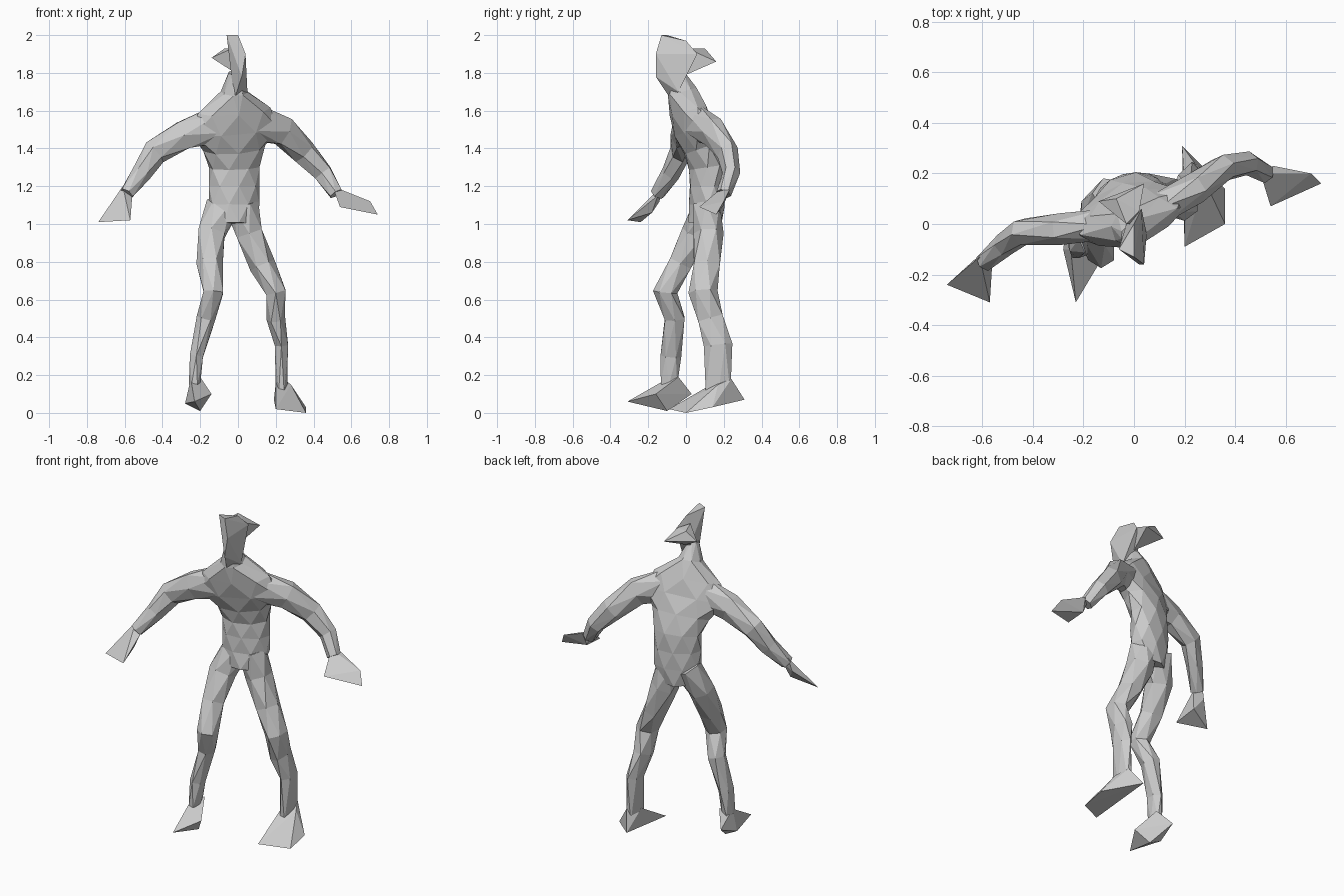
import bpy, bmesh, math
from mathutils import Vector

default_cube = bpy.data.objects.get("Cube")
if default_cube:
    bpy.data.objects.remove(default_cube, do_unlink=True)

grey = bpy.data.materials.new("plain grey")
grey.use_nodes = True
colour = (0.6, 0.6, 0.6, 1)
grey.diffuse_color = colour
grey.node_tree.nodes["Principled BSDF"].inputs["Base Color"].default_value = colour


def finish(name, bm):
    """Turn the bmesh into a flat shaded grey object."""
    bmesh.ops.recalc_face_normals(bm, faces=bm.faces[:])
    mesh = bpy.data.meshes.new(name)
    bm.to_mesh(mesh)
    bm.free()
    mesh.materials.append(grey)
    bpy.context.collection.objects.link(bpy.data.objects.new(name, mesh))


def tube(name, path, widths, depths, across, sides):
    """Faceted tube along a path; widths lie along the across direction."""
    bm = bmesh.new()
    centres = [Vector(point) for point in path]
    last = len(centres) - 1
    rings = []
    for i, centre in enumerate(centres):
        tangent = (centres[min(i + 1, last)] - centres[max(i - 1, 0)]).normalized()
        u = Vector(across)
        u = (u - tangent * u.dot(tangent)).normalized()
        v = tangent.cross(u)
        ring = []
        for k in range(sides):
            # Every second ring is turned by half a side
            angle = math.tau * (k + (i % 2) / 2) / sides
            offset = u * math.cos(angle) * widths[i] + v * math.sin(angle) * depths[i]
            ring.append(bm.verts.new(centre + offset))
        rings.append(ring)
    for i, (lower, upper) in enumerate(zip(rings, rings[1:])):
        for k in range(sides):
            n = (k + 1) % sides
            if i % 2 == 0:
                bm.faces.new((lower[k], lower[n], upper[k]))
                bm.faces.new((lower[n], upper[n], upper[k]))
            else:
                bm.faces.new((lower[k], upper[n], upper[k]))
                bm.faces.new((lower[k], lower[n], upper[n]))
    bm.faces.new(rings[0])
    bm.faces.new(rings[-1])
    finish(name, bm)


def taper(start, end, count):
    """Evenly spaced sizes from start to end."""
    return [start + (end - start) * i / (count - 1) for i in range(count)]


def arm(name, path):
    count = len(path)
    tube(name, path, taper(.1, .04, count), taper(.07, .04, count),
         across=(0, 0, 1), sides=6)


def leg(name, path, ankle_depth):
    count = len(path)
    tube(name, path, taper(.09, .03, count), taper(.08, ankle_depth, count),
         across=(1, 0, 0), sides=6)


def wedge(name, *corners):
    """Angular solid stretched around a few corner points."""
    bm = bmesh.new()
    for corner in corners:
        bm.verts.new(corner)
    bmesh.ops.convex_hull(bm, input=bm.verts[:])
    inner = [vert for vert in bm.verts if not vert.link_faces]
    bmesh.ops.delete(bm, geom=inner, context='VERTS')
    finish(name, bm)


# Torso and neck: evenly stacked sections, turned slightly to the left
spine = [.1, .11, .11, .11, .08, .04, .01, -.02, -.05]
torso_widths = [.1, .14, .14, .14, .17, .25, .2, .07, .03]
torso_depths = [min(width + .01, .09) for width in torso_widths]
torso_path = [(-.02, y, 1 + i / 10) for i, y in enumerate(spine)]
tube("torso", torso_path, torso_widths, torso_depths, across=(1, .3, 0), sides=8)

# Head: narrow blade with a wide swept crest behind
wedge("head",
      (-.06, -.1, 2), (0, -.13, 2), (0, 0, 1.97), (.04, -.16, 1.9),
      (.02, -.16, 1.78), (.05, -.04, 1.7), (.03, .06, 1.9),
      (-.02, -.08, 1.66), (-.03, 0, 1.8))
wedge("head_crest",
      (-.14, .09, 1.88), (.04, .16, 1.86), (-.07, .1, 1.93),
      (0, 0, 1.79), (.02, .05, 1.91), (-.03, 0, 1.93))

# Arms, from the chest out to the wrist
arm("left_arm", [
    (.08, .05, 1.54), (.24, .14, 1.49), (.35, .22, 1.38),
    (.45, .24, 1.27), (.52, .2, 1.16)])
arm("right_arm", [
    (-.1, 0, 1.53), (-.29, -.02, 1.47), (-.44, -.03, 1.38),
    (-.51, -.08, 1.27), (-.59, -.15, 1.16)])

# Hands: flat mitts widening from the wrist
wedge("left_hand",
      (.5, .2, 1.2), (.55, .23, 1.18), (.7, .2, 1.12),
      (.74, .16, 1.05), (.54, .07, 1.09), (.54, .2, 1.1))
wedge("right_hand",
      (-.61, -.13, 1.2), (-.63, -.14, 1.12), (-.74, -.24, 1.01),
      (-.57, -.31, 1.02), (-.56, -.15, 1.15), (-.59, -.18, 1.06))

# Legs, from inside the hip down to the ankle
leg("left_leg", [
    (.02, .11, 1.1), (.06, .12, .95), (.13, .11, .78), (.2, .09, .64),
    (.2, .13, .5), (.23, .17, .36), (.23, .17, .1)], .075)
leg("right_leg", [
    (-.08, .11, 1.1), (-.14, .05, .95), (-.15, -.03, .79), (-.13, -.11, .64),
    (-.17, -.06, .5), (-.22, -.08, .3), (-.23, -.09, .15)], .05)

# Feet: long wedges with a pointed heel
wedge("left_foot",
      (.2, -.09, .02), (.36, 0, 0), (.36, .14, .03), (.28, .17, .15),
      (.2, .15, .16), (.19, .31, .07), (.24, .24, .18))
wedge("right_foot",
      (-.25, -.1, .18), (-.2, -.04, .19), (-.23, -.31, .06), (-.28, -.1, .05),
      (-.2, -.1, .01), (-.14, -.16, .1), (-.26, .03, .1))
